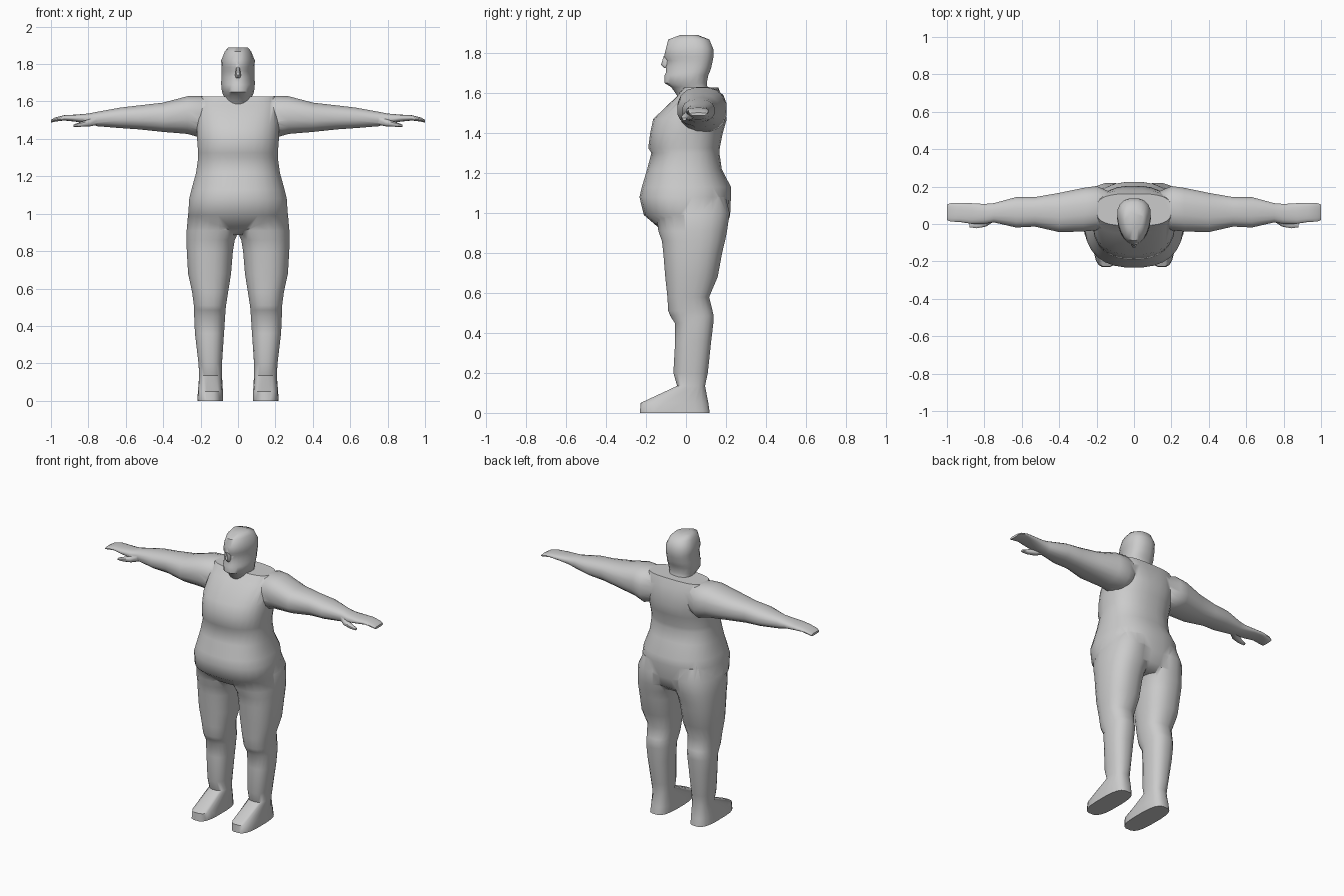
import bpy, bmesh, math

grey = bpy.data.materials.new("plain grey")
grey.diffuse_color = (0.6, 0.6, 0.6, 1)


def spow(v, p):
    return math.copysign(abs(v) ** p, v)


def loft(name, axis, rows, n=20, e=2.4, taper=0.0, side=1):
    """Rows are (position on axis, a0, a1, b0, b1[, squareness]); a, b are the other two axes in order."""
    bm = bmesh.new()
    rings = []
    for t, a0, a1, b0, b1, *ex in rows:
        p = 2 / (ex[0] if ex else e)
        ring = []
        for i in range(n):
            ang = 2 * math.pi * (i + 0.5) / n
            c, s = spow(math.cos(ang), p), spow(math.sin(ang), p)
            a = (a0 + a1) / 2 + (a1 - a0) / 2 * c * (1 + taper * s)
            b = (b0 + b1) / 2 + (b1 - b0) / 2 * s
            x, y, z = (a, b, t) if axis == 'Z' else (t, a, b)
            ring.append(bm.verts.new((x * side, y, z)))
        rings.append(ring)
    for r, q in zip(rings, rings[1:]):
        for i in range(n):
            j = (i + 1) % n
            bm.faces.new((r[i], r[j], q[j], q[i]))
    bm.faces.new(rings[0])
    bm.faces.new(rings[-1])
    bmesh.ops.recalc_face_normals(bm, faces=bm.faces)
    me = bpy.data.meshes.new(name)
    bm.to_mesh(me)
    bm.free()
    me.materials.append(grey)
    ob = bpy.data.objects.new(name, me)
    bpy.context.collection.objects.link(ob)
    return ob


def sym(z, hw, y0, y1, *e):
    return (z, -hw, hw, y0, y1, *e)


# Torso with heavy belly and chest fold
body = loft("body", 'Z', [
    sym(0.885, 0.17, -0.06, 0.16), sym(0.92, 0.235, -0.13, 0.20),
    sym(0.99, 0.268, -0.212, 0.222), sym(1.08, 0.262, -0.234, 0.226),
    sym(1.13, 0.25, -0.222, 0.226), sym(1.22, 0.225, -0.195, 0.18),
    sym(1.30, 0.214, -0.174, 0.168), sym(1.325, 0.214, -0.19, 0.17),
    sym(1.40, 0.22, -0.18, 0.185), sym(1.47, 0.222, -0.165, 0.205),
    sym(1.58, 0.215, -0.05, 0.18, 3), sym(1.628, 0.20, -0.01, 0.162, 3)], n=28)

# Head and neck
head = loft("head", 'Z', [
    sym(1.50, 0.06, -0.02, 0.12), sym(1.58, 0.068, -0.04, 0.125),
    sym(1.63, 0.074, -0.075, 0.108), sym(1.65, 0.083, -0.108, 0.105),
    sym(1.69, 0.087, -0.108, 0.113), sym(1.705, 0.087, -0.10, 0.12),
    sym(1.73, 0.085, -0.102, 0.128), sym(1.762, 0.085, -0.094, 0.135),
    sym(1.783, 0.086, -0.111, 0.139), sym(1.82, 0.087, -0.102, 0.138),
    sym(1.868, 0.068, -0.09, 0.118), sym(1.89, 0.05, -0.03, 0.06)], e=2.3, taper=0.22)
nose = loft("nose", 'Z', [
    sym(1.725, 0.012, -0.11, -0.08), sym(1.742, 0.017, -0.126, -0.08),
    sym(1.785, 0.008, -0.113, -0.08)], n=8)
parts = [head, nose]

for side, label in ((1, "left"), (-1, "right")):
    # Leg and foot in one sweep
    parts.append(loft(label + "_leg", 'Z', [
        (0, 0.08, 0.218, -0.232, 0.12, 3), (0.05, 0.08, 0.215, -0.228, 0.113, 3),
        (0.135, 0.085, 0.208, -0.045, 0.096), (0.2, 0.085, 0.212, -0.064, 0.11),
        (0.36, 0.074, 0.231, -0.055, 0.127), (0.45, 0.068, 0.235, -0.057, 0.138),
        (0.485, 0.066, 0.235, -0.08, 0.14), (0.51, 0.063, 0.237, -0.09, 0.134),
        (0.58, 0.052, 0.246, -0.094, 0.117), (0.68, 0.036, 0.268, -0.105, 0.16),
        (0.80, 0.026, 0.275, -0.115, 0.182), (0.86, 0.016, 0.277, -0.122, 0.197),
        (0.91, -0.008, 0.276, -0.14, 0.207), (1.0, -0.012, 0.268, -0.15, 0.22),
        (1.08, 0.02, 0.23, -0.12, 0.2)], side=side))
    # Arm and mitten hand
    parts.append(loft(label + "_arm", 'X', [
        (0.10, 0.0, 0.16, 1.44, 1.61), (0.20, -0.035, 0.205, 1.405, 1.632),
        (0.27, -0.042, 0.195, 1.425, 1.63), (0.40, -0.045, 0.168, 1.436, 1.595),
        (0.53, -0.015, 0.145, 1.45, 1.58), (0.63, -0.02, 0.145, 1.457, 1.568),
        (0.75, 0.008, 0.112, 1.467, 1.546), (0.80, 0.0, 0.108, 1.48, 1.536),
        (0.87, 0.0, 0.112, 1.492, 1.53), (0.93, 0.01, 0.113, 1.498, 1.527),
        (0.98, 0.012, 0.112, 1.492, 1.514), (1.0, 0.02, 0.105, 1.487, 1.502)],
        n=16, side=side))
    # Thumb
    parts.append(loft(label + "_thumb", 'X', [
        (0.745, 0.015, 0.06, 1.475, 1.515), (0.79, -0.015, 0.035, 1.466, 1.508),
        (0.84, -0.024, 0.012, 1.464, 1.492), (0.88, -0.018, 0.002, 1.463, 1.477)],
        n=8, side=side))

# Fuse everything into one skin
bpy.context.view_layer.objects.active = body
body.select_set(True)
for p in parts:
    m = body.modifiers.new("fuse", 'BOOLEAN')
    m.operation, m.solver, m.object = 'UNION', 'EXACT', p
    bpy.ops.object.modifier_apply(modifier=m.name)
    bpy.data.objects.remove(p)
body.data.materials.clear()
body.data.materials.append(grey)
for f in body.data.polygons:
    f.material_index = 0
bpy.ops.object.shade_smooth_by_angle(angle=math.radians(50))
